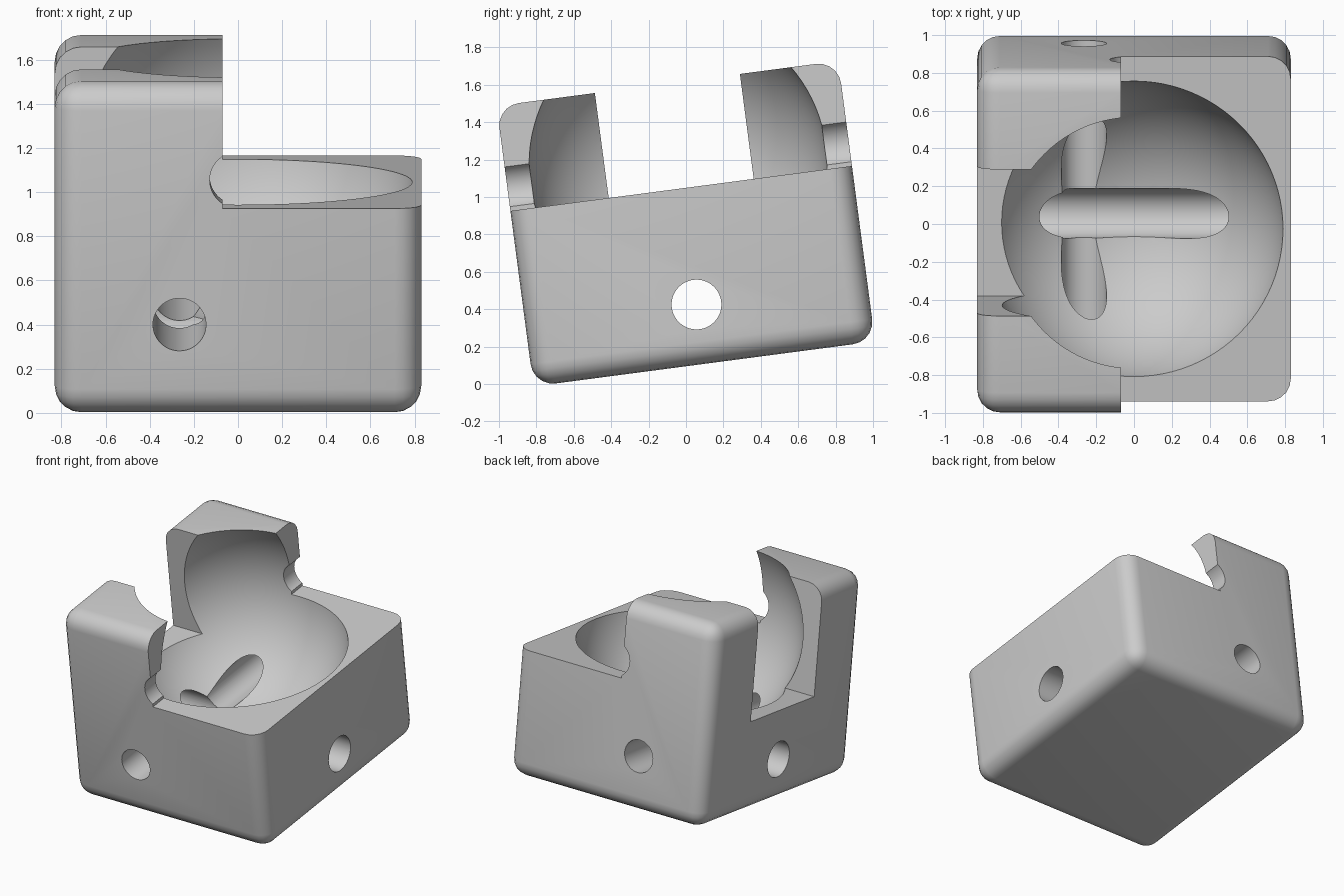
import bpy
import math

if "Cube" in bpy.data.objects:
    bpy.data.objects.remove(bpy.data.objects["Cube"], do_unlink=True)

# Main sizes, before the whole block is tilted
MID_Y = 0.111            # middle of the block front to back
BASE, RIM, TOP = 0.094, 1.04, 1.606
BALL_Z, BALL_R = 1.17, 0.80
TILT = math.radians(7.5)

grey = bpy.data.materials.new("plain_grey")
grey.use_nodes = True
colour = (0.6, 0.6, 0.6, 1)
grey.diffuse_color = colour
grey.node_tree.nodes["Principled BSDF"].inputs["Base Color"].default_value = colour


def box(name, low, high):
    """Box between two opposite corners."""
    bpy.ops.mesh.primitive_cube_add(size=1, location=[(a + b) / 2 for a, b in zip(low, high)])
    ob = bpy.context.object
    ob.name = name
    ob.scale = [b - a for a, b in zip(low, high)]
    bpy.ops.object.transform_apply(location=True, rotation=True, scale=True)
    return ob


def rod(name, radius, location, rotation):
    """Long round cutter."""
    bpy.ops.mesh.primitive_cylinder_add(vertices=64, radius=radius, depth=4,
                                        location=location, rotation=rotation)
    bpy.context.object.name = name
    return bpy.context.object


def apply(ob, mod):
    bpy.context.view_layer.objects.active = ob
    bpy.ops.object.modifier_apply(modifier=mod.name)


def cut(ob, cutter):
    cutter.hide_render = True
    mod = ob.modifiers.new("cut", 'BOOLEAN')
    mod.operation = 'DIFFERENCE'
    mod.solver = 'EXACT'
    mod.object = cutter
    apply(ob, mod)
    bpy.data.objects.remove(cutter, do_unlink=True)


# Rounded block
block = box("socket_block", (-0.83, MID_Y - 0.921, BASE), (0.83, MID_Y + 0.921, TOP))
block.data.materials.append(grey)
bevel = block.modifiers.new("round_edges", 'BEVEL')
bevel.width = 0.12
bevel.segments = 5
apply(block, bevel)

# Lowered side, leaving the two posts
cut(block, box("step_cutter", (-0.07, -2, RIM), (2, 2, 3)))

# Slot between the posts
cut(block, box("slot_cutter", (-2, MID_Y - 0.391, 0.785), (0.02, MID_Y + 0.391, 3)))

# Ball socket
bpy.ops.mesh.primitive_uv_sphere_add(segments=96, ring_count=48, radius=BALL_R,
                                     location=(0, MID_Y, BALL_Z))
cut(block, bpy.context.object)

# Cross holes through the base and the round notch in the posts
along_x = (0, math.pi / 2, 0)
along_y = (math.pi / 2, 0, 0)
cut(block, rod("side_hole_cutter", 0.133, (0, MID_Y, 0.414), along_x))
cut(block, rod("front_hole_cutter", 0.12, (-0.265, MID_Y, 0.51), along_y))
cut(block, rod("notch_cutter", 0.128, (0, MID_Y, BALL_Z), along_y))

# Tilt the finished block and shade it
block.rotation_euler = (TILT, 0, 0)
bpy.ops.object.select_all(action='DESELECT')
block.select_set(True)
bpy.context.view_layer.objects.active = block
bpy.ops.object.transform_apply(location=True, rotation=True, scale=True)
bpy.ops.object.shade_smooth_by_angle(angle=math.radians(30))
